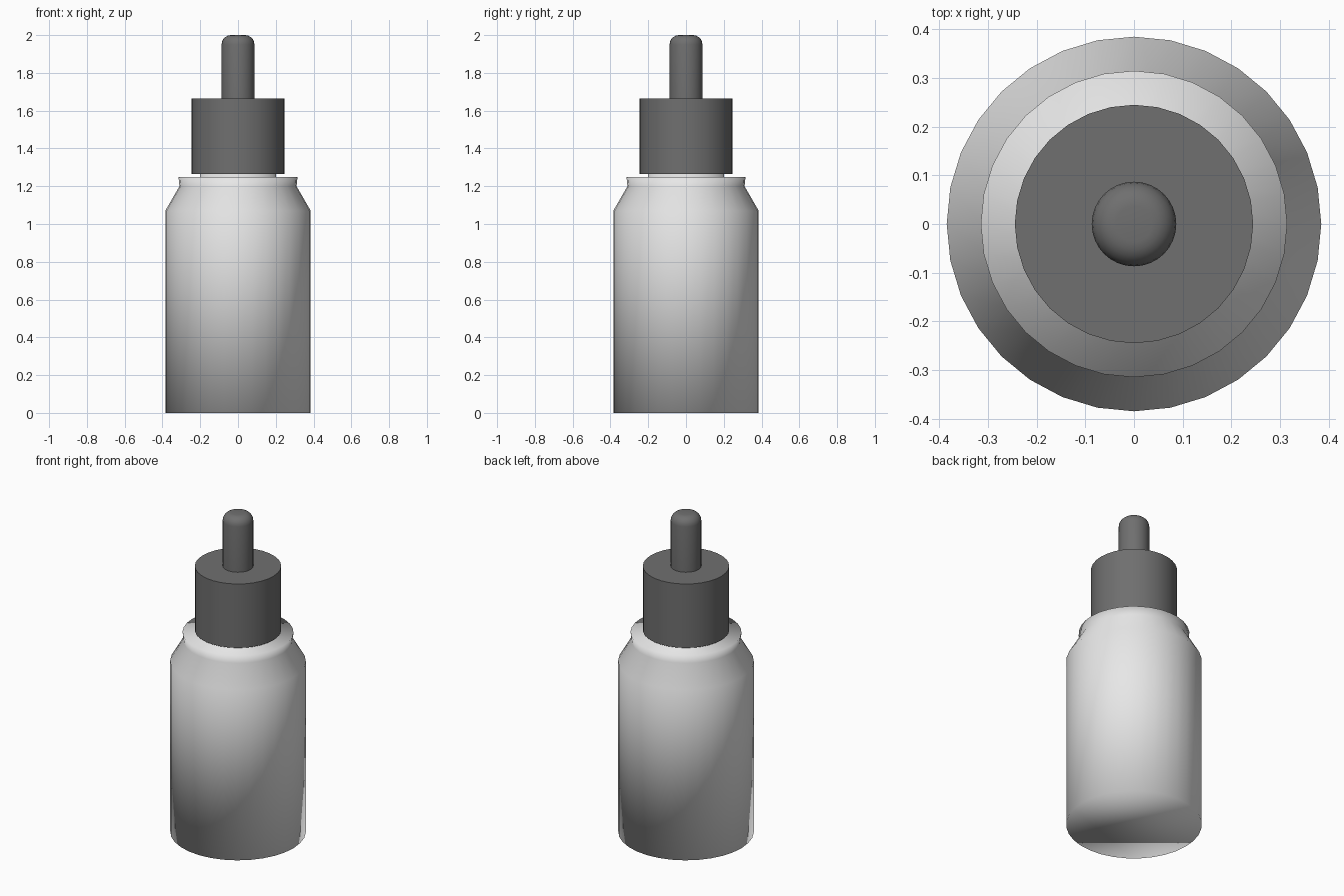
import bpy
import bmesh
import math
from mathutils import Matrix, Vector

cube = bpy.data.objects.get("Cube")
if cube:
    bpy.data.objects.remove(cube, do_unlink=True)


def make_material(name, color):
    mat = bpy.data.materials.new(name)
    mat.use_nodes = True
    mat.diffuse_color = color
    mat.node_tree.nodes["Principled BSDF"].inputs["Base Color"].default_value = color
    return mat


def lathe(name, profile, mat, sharp_angle=None, segments=32):
    """Revolve (radius, height) points around z, closing both ends."""
    bm = bmesh.new()
    rings = []
    for r, z in profile:
        rings.append([bm.verts.new(Matrix.Rotation(math.tau * i / segments, 3, 'Z') @ Vector((r, 0, z)))
                      for i in range(segments)])
    for low, high in zip(rings, rings[1:]):
        for i in range(segments):
            j = (i + 1) % segments
            bm.faces.new((low[i], low[j], high[j], high[i]))
    bm.faces.new(rings[0][::-1])
    bm.faces.new(rings[-1])
    mesh = bpy.data.meshes.new(name)
    bm.to_mesh(mesh)
    bm.free()
    mesh.materials.append(mat)
    mesh.shade_smooth()
    if sharp_angle:
        mesh.set_sharp_from_angle(angle=math.radians(sharp_angle))
    obj = bpy.data.objects.new(name, mesh)
    bpy.context.collection.objects.link(obj)
    return obj


white = make_material("bottle_white", (0.8, 0.8, 0.8, 1))
grey = make_material("cap_grey", (0.16, 0.16, 0.16, 1))

# Bottle: soft shading runs over the base, shoulder, rim and neck
lathe("bottle", [(0.385, 0), (0.385, 1.07), (0.31, 1.2), (0.315, 1.25),
                 (0.2, 1.25), (0.2, 1.3)], white)

# Screw cap with crisp edges
lathe("cap", [(0.245, 1.265), (0.245, 1.665)], grey, sharp_angle=40)

# Dropper bulb with a rounded tip
radius, bevel, top = 0.087, 0.05, 2.0
tip = [(radius - bevel + bevel * math.cos(a), top - bevel + bevel * math.sin(a))
       for a in (math.pi / 2 * k / 5 for k in range(6))]
lathe("dropper_bulb", [(radius, 1.66)] + tip, grey, sharp_angle=40)
